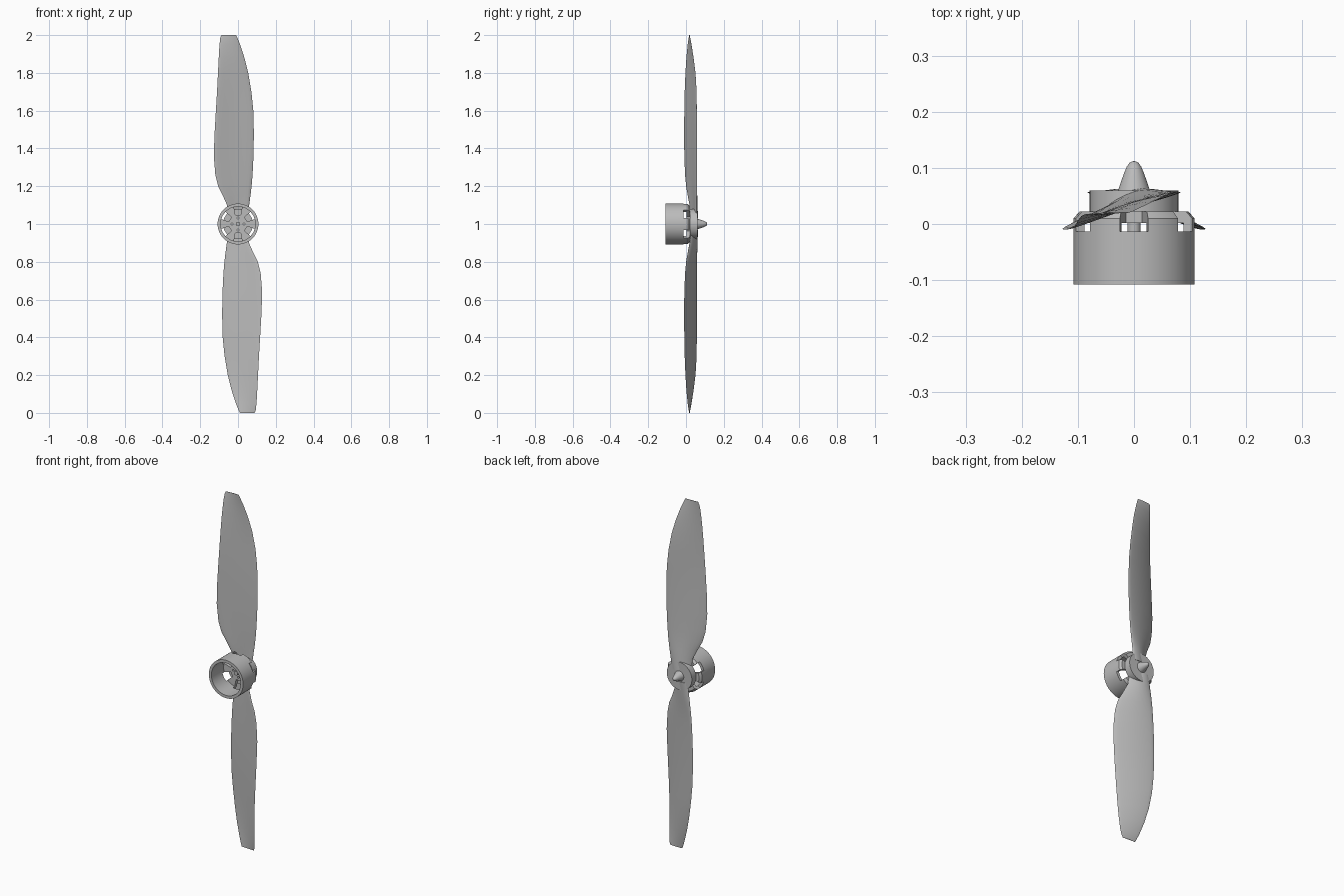
import bpy, bmesh
from math import pi, sin, cos
from mathutils import Matrix, Vector

if "Cube" in bpy.data.objects:
    bpy.data.objects.remove(bpy.data.objects["Cube"])

CENTRE = Vector((0, 0, 1))

grey = bpy.data.materials.new("plain grey")
grey.use_nodes = True
grey.diffuse_color = (0.5, 0.5, 0.5, 1)
grey.node_tree.nodes["Principled BSDF"].inputs["Base Color"].default_value = (0.5, 0.5, 0.5, 1)


def finish(name, bm):
    """Turn a bmesh into a named, coloured object."""
    bmesh.ops.remove_doubles(bm, verts=bm.verts, dist=1e-5)
    bmesh.ops.recalc_face_normals(bm, faces=bm.faces)
    mesh = bpy.data.meshes.new(name)
    bm.to_mesh(mesh)
    bm.free()
    mesh.materials.append(grey)
    ob = bpy.data.objects.new(name, mesh)
    bpy.context.collection.objects.link(ob)
    return ob


def smooth(ob, angle=0.6):
    bpy.ops.object.select_all(action="DESELECT")
    ob.select_set(True)
    bpy.context.view_layer.objects.active = ob
    bpy.ops.object.shade_smooth_by_angle(angle=angle)


def lathe(name, profile, steps=64):
    """Revolve (radius, y) points about the propeller shaft."""
    bm = bmesh.new()
    vs = [bm.verts.new((r, y, 1)) for r, y in profile]
    es = [bm.edges.new(pair) for pair in zip(vs, vs[1:])]
    bmesh.ops.spin(bm, geom=vs + es, cent=CENTRE, axis=(0, 1, 0),
                   angle=2 * pi, steps=steps, use_duplicate=False)
    return finish(name, bm)


# Motor can: open at the front, closed by a chamfered end plate
can = lathe("motor_can", [(0, 0.002), (0.092, 0.002), (0.092, -0.108), (0.108, -0.108),
                          (0.108, 0.01), (0.097, 0.022), (0, 0.022)])

# Cutter: six tapered cooling windows and four bolt holes
bm = bmesh.new()
for i in range(6):
    a = pi / 6 + i * pi / 3
    out, side = Vector((cos(a), 0, sin(a))), Vector((-sin(a), 0, cos(a)))
    ends = []
    for y in (-0.013, 0.04):
        ends.append([bm.verts.new(CENTRE + out * r + side * w + Vector((0, y, 0)))
                     for r, w in ((0.048, -0.014), (0.12, -0.028), (0.12, 0.028), (0.048, 0.014))])
    bm.faces.new(ends[0])
    bm.faces.new(ends[1])
    for j in range(4):
        k = (j + 1) % 4
        bm.faces.new((ends[0][j], ends[0][k], ends[1][k], ends[1][j]))
for i in range(4):
    a = i * pi / 2
    place = Matrix.Translation(CENTRE + Vector((cos(a), 0, sin(a))) * 0.032)
    bmesh.ops.create_cone(bm, cap_ends=True, segments=12, radius1=0.005, radius2=0.005,
                          depth=0.08, matrix=place @ Matrix.Rotation(pi / 2, 4, "X"))
cutter = finish("window_cutter", bm)
cutter.hide_render = True
cut = can.modifiers.new("windows", "BOOLEAN")
cut.operation, cut.solver, cut.object = "DIFFERENCE", "EXACT", cutter
bpy.context.view_layer.objects.active = can
bpy.ops.object.modifier_apply(modifier=cut.name)
bpy.data.objects.remove(cutter)
smooth(can)

# Shaft, propeller hub and pointed nose
smooth(lathe("shaft", [(0, -0.02), (0.012, -0.02), (0.012, 0.01), (0, 0.01)], 24))
smooth(lathe("propeller_hub", [(0, 0.022), (0.079, 0.022), (0.079, 0.06), (0, 0.06)]))
smooth(lathe("nose_cone", [(0, 0.058), (0.029, 0.058), (0.024, 0.073), (0.018, 0.09),
                           (0.013, 0.102), (0.008, 0.109), (0.004, 0.1115), (0, 0.112)], 32))

# Blade stations: height, left edge x and y, right edge x and y, thickness
STATIONS = [
    (1.03, -.05, .028, .05, .054, .02), (1.1, -.058, .02, .059, .056, .018),
    (1.15, -.08, .01, .066, .057, .016), (1.2, -.105, .001, .072, .057, .014),
    (1.26, -.12, -.005, .077, .057, .013), (1.36, -.128, -.009, .082, .057, .012),
    (1.48, -.124, -.01, .084, .057, .011), (1.6, -.117, -.009, .081, .057, .01),
    (1.7, -.111, -.007, .071, .056, .009), (1.8, -.106, -.003, .054, .05, .008),
    (1.88, -.102, .002, .034, .04, .006), (1.95, -.098, .009, .011, .029, .004),
    (1.985, -.094, .014, -.003, .022, .003), (2.0, -.088, .017, -.01, .02, .002),
]
CHORD = 10


def section(bm, z, xl, yl, xr, yr, thick):
    """One closed, gently cambered lens-shaped cross-section."""
    ring = []
    for i in range(2 * CHORD):
        a = pi * i / CHORD
        t = (1 - cos(a)) / 2
        y = yl + (yr - yl) * t + sin(a) * thick / 2 + sin(pi * t) * thick * 0.5
        ring.append(bm.verts.new((xl + (xr - xl) * t, y, z)))
    return ring


for name, turn in (("upper_blade", 0), ("lower_blade", pi)):
    bm = bmesh.new()
    rings = [section(bm, *s) for s in STATIONS]
    for low, high in zip(rings, rings[1:]):
        for i in range(2 * CHORD):
            k = (i + 1) % (2 * CHORD)
            bm.faces.new((low[i], low[k], high[k], high[i]))
    bm.faces.new(rings[0])
    bm.faces.new(rings[-1])
    bmesh.ops.rotate(bm, verts=bm.verts, cent=CENTRE, matrix=Matrix.Rotation(turn, 3, "Y"))
    smooth(finish(name, bm), 0.7)
